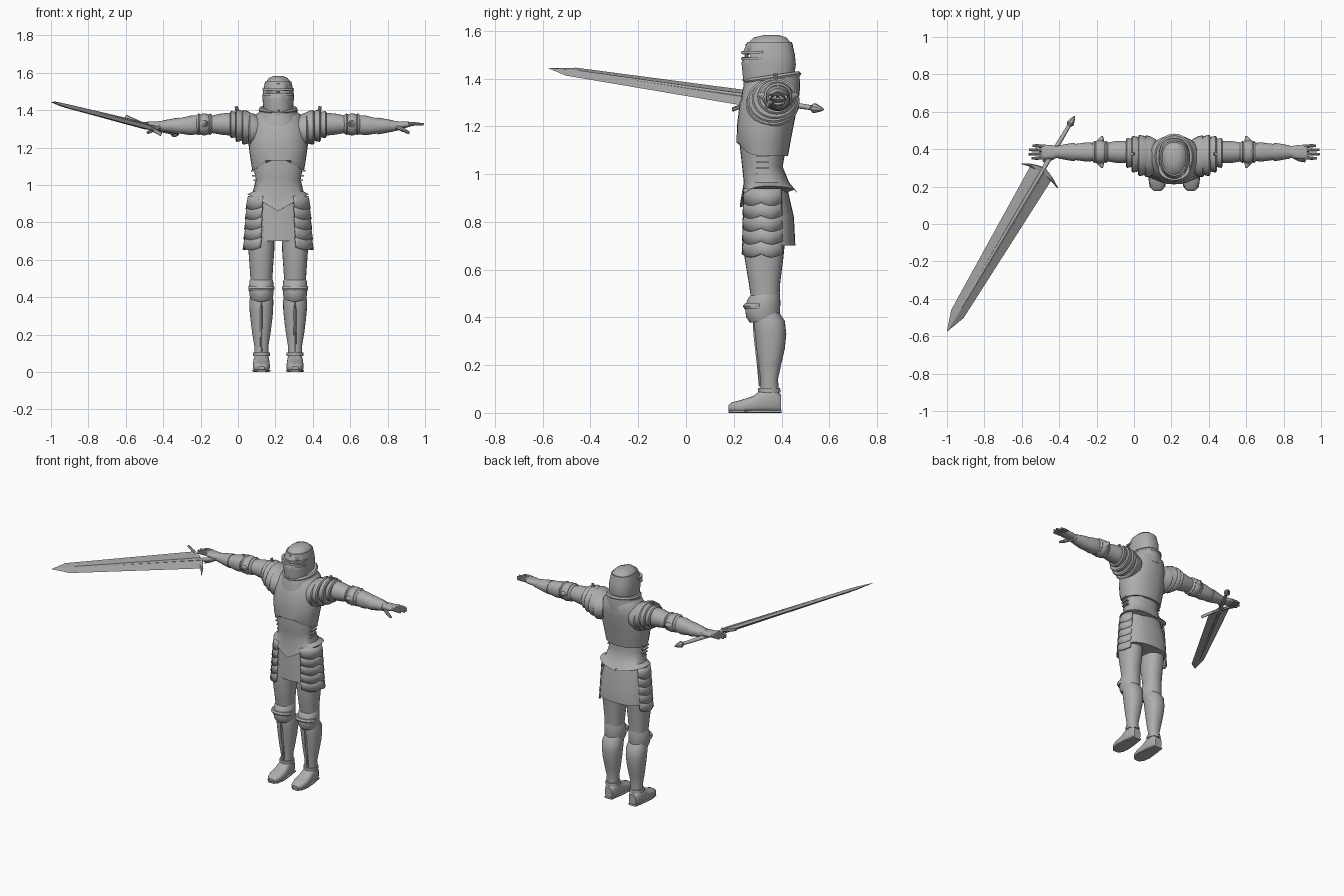
import bpy, bmesh, math
from mathutils import Matrix, Vector

old = bpy.data.objects.get("Cube")
if old:
    bpy.data.objects.remove(old, do_unlink=True)

CX = 0.215      # body centre line
ARM_Y = 0.385   # depth of the arm axis

steel = bpy.data.materials.new("plain steel")
steel.use_nodes = True
STEEL = (0.42, 0.42, 0.42, 1)
steel.diffuse_color = STEEL
steel.node_tree.nodes["Principled BSDF"].inputs["Base Color"].default_value = STEEL


def finish(name, bm, mirror=False, matrix=None, angle=35):
    bmesh.ops.recalc_face_normals(bm, faces=bm.faces[:])
    mesh = bpy.data.meshes.new(name)
    bm.to_mesh(mesh)
    bm.free()
    mesh.materials.append(steel)
    ob = bpy.data.objects.new(name, mesh)
    bpy.context.collection.objects.link(ob)
    ob.matrix_world = matrix or Matrix.Translation((CX, 0, 0))
    if mirror:
        ob.modifiers.new("mirror", "MIRROR").use_mirror_merge = False
    bpy.ops.object.select_all(action="DESELECT")
    bpy.context.view_layer.objects.active = ob
    ob.select_set(True)
    bpy.ops.object.shade_smooth_by_angle(angle=math.radians(angle))
    return ob


def loft(name, axis, rows, off=0, n=28, power=1.0, bend=None, **kw):
    """Rows are (position, low, high, half width) along the axis."""
    bm = bmesh.new()
    rings = []
    for t, lo, hi, half in rows:
        ring = []
        for i in range(n):
            a = 2 * math.pi * i / n
            c, s = (math.copysign(abs(f) ** power, f) for f in (math.cos(a), math.sin(a)))
            w, h = off + half * c, (lo + hi) / 2 + (hi - lo) / 2 * s
            v = {"x": (t, w, h), "y": (w, t, h), "z": (w, h, t)}[axis]
            ring.append(bm.verts.new(bend(*v) if bend else v))
        rings.append(ring)
    for a, b in zip(rings, rings[1:]):
        for i in range(n):
            j = (i + 1) % n
            bm.faces.new((a[i], a[j], b[j], b[i]))
    bm.faces.new(rings[0])
    bm.faces.new(rings[-1])
    return finish(name, bm, **kw)


def rod(name, a, b, r, tip=0.7, mirror=True):
    a, b = Vector(a), Vector(b)
    bm = bmesh.new()
    place = Matrix.Translation((a + b) / 2) @ (b - a).to_track_quat("Z", "Y").to_matrix().to_4x4()
    bmesh.ops.create_cone(bm, cap_ends=True, segments=10, radius1=r, radius2=r * tip,
                          depth=(b - a).length, matrix=place)
    return finish(name, bm, mirror)


def box(name, centre, size, mirror=False):
    bm = bmesh.new()
    bmesh.ops.create_cube(bm, size=1, matrix=Matrix.Translation(centre) @ Matrix.Diagonal((*size, 1)))
    return finish(name, bm, mirror)


# Torso plates
def waist_edge(x, y, z):
    if z < 0.94:
        side = abs(x) / 0.165
        z += 0.03 * side - 0.06 * max(0, (0.345 - y) / 0.12) * (1 - side)
    return x, y, z


def chest_edge(x, y, z):
    if z < 1.1 and y < 0.33:
        z += 0.08 * (1 - abs(x) / 0.14)
    return x, y, z


loft("waist_plate", "z", [(.92, .225, .465, .165), (.965, .242, .432, .135), (1.03, .235, .405, .12),
     (1.12, .225, .42, .138), (1.22, .235, .43, .14)], power=0.9, bend=waist_edge)
loft("breastplate", "z", [(1.075, .22, .427, .138), (1.13, .212, .437, .147), (1.2, .213, .45, .157),
     (1.3, .225, .47, .15), (1.37, .26, .475, .125), (1.4, .3, .46, .09)], power=0.9, bend=chest_edge)
loft("gorget", "z", [(1.33, .228, .475, .115), (1.36, .235, .478, .112), (1.41, .25, .475, .098)],
     bend=lambda x, y, z: (x, y, z + (.1 * (y - .36) if z > 1.34 else -.05 * max(0, 1 - abs(x) / .08) * (y < .3))))
loft("collar_roll", "z", [(1.395, .247, .478, .1), (1.405, .24, .483, .105), (1.415, .25, .473, .097)],
     bend=lambda x, y, z: (x, y, z + .14 * (y - .36)))
for i in range(4):
    box("side_strap", (.112 + .006 * i, .32, 1.0 + .025 * i), (.03, .05, .008), True)


# Helmet with a keeled face, eye slit and flat crown
def helm_shape(x, y, z):
    keel = max(0, 1 - abs(x) / 0.085) if y < 0.3 else 0
    drop = 0.055 * (y - 0.455) / 0.22 if z < 1.43 else 0
    return x, y - 0.012 * keel, z + drop - (0.015 * keel if z < 1.43 else 0)


helm = loft("helmet", "z", [(1.425, .255, .455, .078), (1.46, .245, .46, .084), (1.5, .247, .456, .082),
            (1.553, .268, .444, .07), (1.553, .276, .436, .064), (1.572, .295, .42, .05),
            (1.582, .325, .39, .025)], n=36, power=0.85, bend=helm_shape)
cutter = box("eye_slit_cutter", (0, .245, 1.496), (.12, .05, .011))
cutter.hide_render = True
cutter.hide_viewport = True
cut = helm.modifiers.new("eye slit", "BOOLEAN")
cut.operation, cut.solver, cut.object = "DIFFERENCE", "EXACT", cutter
rod("nose_bar", (0, .246, 1.39), (0, .258, 1.545), .009, 0.9, False)
for z in (1.484, 1.51):
    loft("visor_band", "z", [(z - .005, .242, .35, .0845), (z + .005, .244, .35, .0835)],
         n=36, power=0.85, bend=helm_shape)

# Skirt and scalloped hip lames
loft("skirt", "z", [(.7, .24, .458, .165), (.82, .245, .452, .158), (.96, .25, .42, .13)], power=0.85)
for k in range(5):
    bm = bmesh.new()
    top, n = .94 - .054 * k, 18
    grid = []
    for r in range(3):
        row = []
        for i in range(n + 1):
            u = i / n
            a = math.radians(-62 + 100 * u)
            grow = .004 * k + .006 * r
            scallop = .014 * abs(math.sin(2 * math.pi * u)) if r == 2 else 0
            row.append(bm.verts.new(((.162 + grow) * math.cos(a) ** .9,
                                     .335 + (.107 + grow * .3) * math.sin(a), top - .029 * r - scallop)))
        grid.append(row)
    for a, b in zip(grid, grid[1:]):
        for i in range(n):
            bm.faces.new((a[i], b[i], b[i + 1], a[i + 1]))
    lame = finish("hip_lame", bm, True)
    lame.modifiers.new("thickness", "SOLIDIFY").thickness = .009

# Legs
LX = 0.09
loft("thigh_plate", "z", [(.46, .275, .39, .056), (.55, .262, .395, .062), (.65, .245, .408, .069),
     (.78, .25, .42, .07)], LX, power=0.9, mirror=True)
loft("knee_cop", "z", [(.385, .268, .388, .056), (.41, .252, .394, .064), (.45, .247, .395, .066),
     (.485, .258, .394, .063), (.5, .27, .39, .056)], LX, mirror=True,
     bend=lambda x, y, z: (x, y, z + .15 * (y - .32)))
loft("knee_rib", "z", [(.435, .246, .34, .068), (.447, .238, .34, .07), (.459, .246, .34, .068)], LX, mirror=True)
loft("greave", "z", [(.08, .312, .39, .038), (.14, .312, .385, .038), (.2, .304, .398, .048),
     (.27, .295, .414, .057), (.33, .289, .42, .063), (.385, .282, .414, .064), (.42, .29, .39, .055)],
     LX, power=0.9, mirror=True)
loft("greave_ridge", "z", [(.11, .305, .33, .006), (.2, .297, .33, .009), (.33, .282, .33, .01),
     (.39, .28, .33, .006)], LX, n=8, mirror=True)
loft("ankle_band", "z", [(.085, .302, .396, .045), (.105, .302, .394, .045)], LX, mirror=True)
loft("shoe", "y", [(.177, .012, .03, .018), (.19, .002, .044, .034), (.23, .0, .054, .046), (.28, .0, .07, .045),
     (.32, .0, .1, .042), (.375, .0, .1, .039), (.398, .004, .075, .026)], LX, power=0.75, mirror=True)
loft("sole", "y", [(.178, .0, .01, .022), (.2, .0, .012, .042), (.25, .0, .012, .049), (.32, .0, .012, .043),
     (.4, .0, .012, .03)], LX, n=20, power=0.5, mirror=True)

# Shoulders: overlapping lames, each with a flared outer lip
for k, (x, lo, hi, ry, cy) in enumerate([(.11, 1.2, 1.385, .112, .362), (.145, 1.215, 1.4, .11, .366),
                                         (.18, 1.23, 1.403, .098, .373), (.21, 1.25, 1.395, .08, .38)]):
    loft("shoulder_lame", "x", [(x - .012, lo + .02, hi - .022, ry - .02), (x + .02, lo + .004, hi - .004, ry - .004),
         (x + .042, lo, hi, ry), (x + .048, lo + .008, hi - .008, ry - .008)], cy, mirror=True)
rod("shoulder_knob", (.215, .375, 1.38), (.225, .375, 1.42), .012)

# Arms
loft("upper_arm_plate", "x", [(.16, 1.26, 1.39, .066), (.25, 1.263, 1.386, .06), (.3, 1.268, 1.382, .06),
     (.36, 1.278, 1.37, .05), (.4, 1.28, 1.368, .046)], ARM_Y, mirror=True)
for x in (.365, .425):
    loft("elbow_band", "x", [(x - .012, 1.275, 1.374, .051), (x, 1.266, 1.383, .06),
         (x + .012, 1.275, 1.374, .051)], ARM_Y, mirror=True)
loft("elbow_cop", "x", [(.36, 1.275, 1.372, .05), (.38, 1.267, 1.38, .062), (.395, 1.264, 1.382, .066),
     (.41, 1.267, 1.38, .062), (.43, 1.275, 1.372, .05)], ARM_Y, mirror=True)
for s in (-1, 1):
    rod("elbow_wing", (.395, ARM_Y + s * .05, 1.325), (.385, ARM_Y + s * .085, 1.335), .025, 0.2)
loft("forearm_plate", "x", [(.42, 1.272, 1.372, .048), (.47, 1.266, 1.37, .051), (.53, 1.275, 1.356, .043),
     (.6, 1.288, 1.342, .031), (.64, 1.29, 1.342, .032)], ARM_Y, power=0.9, mirror=True)
loft("gauntlet_cuff", "x", [(.53, 1.27, 1.36, .049), (.545, 1.272, 1.358, .048), (.62, 1.286, 1.344, .035)],
     ARM_Y, n=16, mirror=True)

# Hands
loft("palm", "x", [(.61, 1.298, 1.338, .027), (.65, 1.3, 1.34, .036), (.69, 1.307, 1.339, .039),
     (.71, 1.312, 1.336, .037)], ARM_Y, power=0.8, mirror=True)
for i, reach in enumerate((.762, .778, .776, .758)):
    y = ARM_Y + .02 * (i - 1.5)
    knuckle = (.735, y * 1.1 - .0385, 1.326)
    rod("finger_base", (.695, y, 1.326), knuckle, .0105, .9)
    rod("finger_tip", knuckle, (reach, y * 1.14 - .054, 1.323), .0095)
rod("thumb_base", (.635, .365, 1.31), (.672, .343, 1.292), .013, .85)
rod("thumb_tip", (.67, .344, 1.294), (.7, .337, 1.278), .011)

# Sword: local z runs to the point, local x across the blade
tip, hilt = Vector((-1, -.575, 1.443)), Vector((-.49, .285, 1.314))
along = (tip - hilt).normalized()
normal = along.cross(Vector((.12, -.08, -.06))).normalized()
across = normal.cross(along)
place = Matrix((across, normal, along)).transposed().to_4x4()
place.translation = hilt
L = (tip - hilt).length
loft("blade", "z", [(0, -.014, .014, .074), (L - .11, -.01, .01, .043), (L, -.001, .001, .001)],
     n=4, matrix=place, angle=10)
loft("blade_ridge", "z", [(0, -.019, .019, .02), (L * .85, -.011, .011, .012)], n=8, matrix=place)
loft("crossguard", "x", [(x, -.012 + .03 * abs(x) ** .5 * .2, .012 - .03 * abs(x) ** .5 * .2,
     .018 * (1 - abs(x) / .125) + .002) for x in (-.125, -.08, -.04, 0, .04, .08, .125)],
     n=8, matrix=place, bend=lambda x, y, z: (x, z, y + 2 * x * x))
loft("grip", "z", [(z, -r, r, r) for z, r in ((-.3, .01), (-.15, .013), (0, .012))], n=12, matrix=place)
loft("pommel", "z", [(z, -r, r, r) for z, r in ((-.342, .003), (-.325, .012), (-.295, .022), (-.28, .01))],
     n=8, matrix=place)
